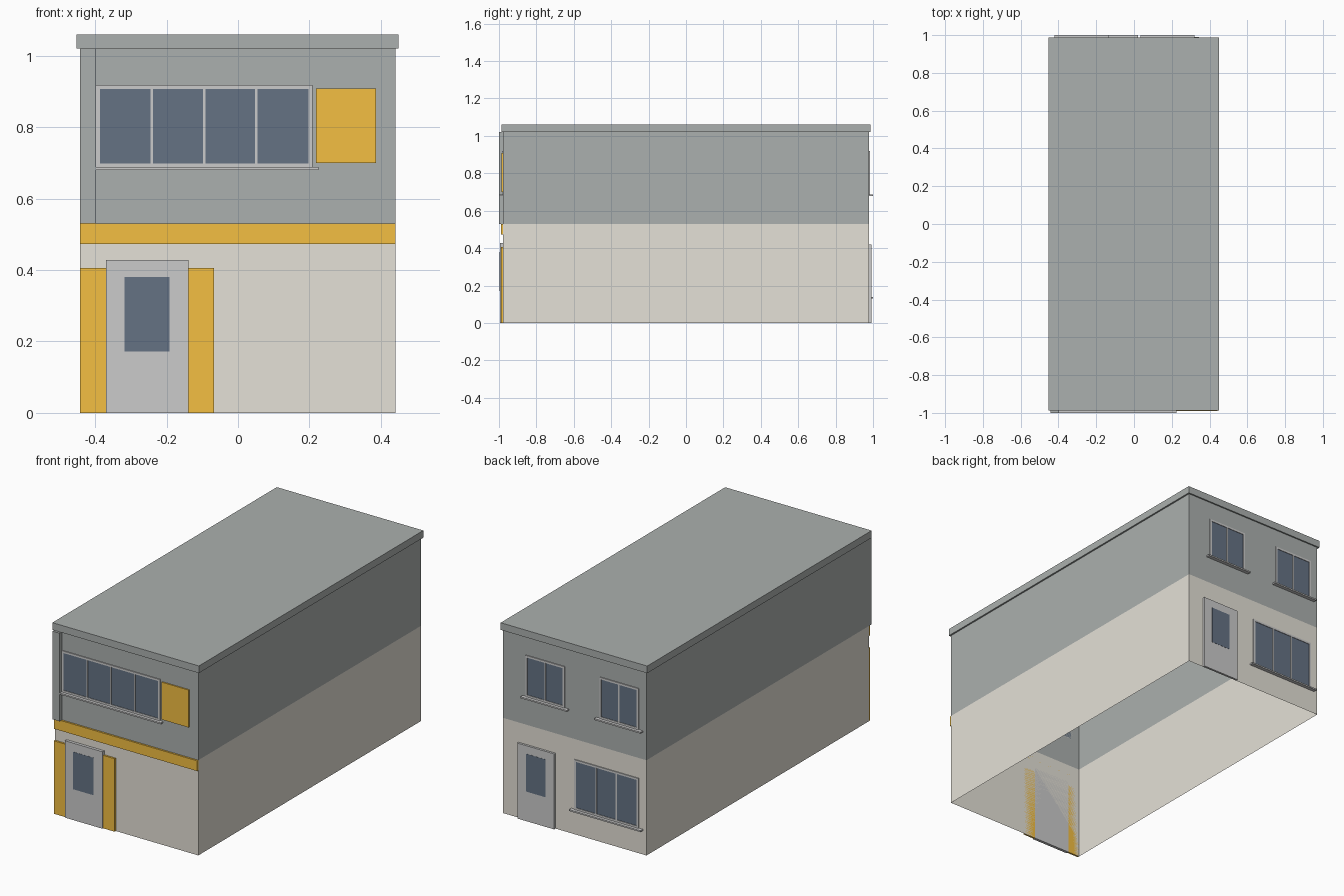
import bpy, bmesh

if "Cube" in bpy.data.objects:
    bpy.data.objects.remove(bpy.data.objects["Cube"])

WALL = 0.979   # distance of front and back walls from the centre
X0, X1 = -0.442, 0.441


def material(name, rgb):
    m = bpy.data.materials.new(name)
    m.diffuse_color = (*rgb, 1)
    m.use_nodes = True
    m.node_tree.nodes["Principled BSDF"].inputs["Base Color"].default_value = m.diffuse_color
    return m


GREY = material("grey_render", (0.41, 0.435, 0.425))
BEIGE = material("beige_render", (0.78, 0.75, 0.68))
YELLOW = material("ochre_panel", (0.90, 0.52, 0.055))
GLASS = material("dark_glass", (0.13, 0.17, 0.23))
FRAME = material("light_frame", (0.80, 0.80, 0.80))


def finish(name, bm, mat):
    bmesh.ops.recalc_face_normals(bm, faces=bm.faces)
    me = bpy.data.meshes.new(name)
    bm.to_mesh(me)
    bm.free()
    me.materials.append(mat)
    ob = bpy.data.objects.new(name, me)
    bpy.context.collection.objects.link(ob)
    return ob


def add_box(bm, x, y, z):
    verts = bmesh.ops.create_cube(bm, size=1)["verts"]
    for v in verts:
        for i, (a, b) in enumerate((x, y, z)):
            v.co[i] = (a + b) / 2 + v.co[i] * (b - a)
    return verts


def boxes(name, mat, side, depth, rects, base=0.0):
    """Boxes on the front (-1) or back (+1) wall; rects are (x0, x1, z0, z1)."""
    bm = bmesh.new()
    y = sorted((side * (WALL + base), side * (WALL + depth)))
    for x0, x1, z0, z1 in rects:
        add_box(bm, (x0, x1), y, (z0, z1))
    return finish(name, bm, mat)


def walls(name, mat, z0, z1):
    """Four thin walls, open above and below."""
    bm = bmesh.new()
    add_box(bm, (X0, X1), (-WALL, WALL), (z0, z1))
    bm.normal_update()
    caps = [f for f in bm.faces if abs(f.normal.z) > 0.5]
    bmesh.ops.delete(bm, geom=caps, context="FACES_ONLY")
    return finish(name, bm, mat)


def window(name, side, x0, x1, z0, z1, panes, sill):
    b, m = 0.011, 0.007
    boxes(name + "_glass", GLASS, side, 0.002, [(x0 + b, x1 - b, z0 + b, z1 - b)])
    bars = [(x0, x0 + b, z0, z1), (x1 - b, x1, z0, z1),
            (x0 + b, x1 - b, z0, z0 + b), (x0 + b, x1 - b, z1 - b, z1)]
    step = (x1 - x0 - 2 * b) / panes
    for i in range(1, panes):
        c = x0 + b + i * step
        bars.append((c - m / 2, c + m / 2, z0 + b, z1 - b))
    boxes(name + "_frame", FRAME, side, 0.005, bars)
    boxes(name + "_sill", FRAME, side, 0.021, [(*sill, z0 - 0.008, z0)])


def door(name, side, x0, x1, top, pane, depth):
    boxes(name, FRAME, side, depth, [(x0, x1, 0, top)])
    boxes(name + "_glass", GLASS, side, depth + 0.001, [pane], base=depth - 0.002)


# Shell and roof
walls("lower_walls", BEIGE, 0, 0.53)
walls("upper_walls", GREY, 0.53, 1.02)
bm = bmesh.new()
add_box(bm, (-0.452, 0.45), (-0.987, 0.987), (1.02, 1.06))
finish("roof_slab", bm, GREY)

# Front
boxes("corner_pilaster", GREY, -1, 0.021, [(X0, -0.398, 0.53, 1.02)])
boxes("front_band", YELLOW, -1, 0.010, [(X0, X1, 0.473, 0.53)])
boxes("door_side_panels", YELLOW, -1, 0.010,
      [(X0, -0.37, 0, 0.406), (-0.138, -0.067, 0, 0.406)])
boxes("window_side_panel", YELLOW, -1, 0.007, [(0.218, 0.387, 0.70, 0.908)])
door("front_door", -1, -0.37, -0.138, 0.428, (-0.318, -0.192, 0.172, 0.38), 0.016)
window("front_window", -1, -0.398, 0.208, 0.688, 0.918, 4, (-0.398, 0.225))

# Back
door("back_door", 1, 0.118, 0.345, 0.42, (0.172, 0.292, 0.165, 0.375), 0.012)
window("back_upper_window_a", 1, 0.06, 0.30, 0.688, 0.918, 2, (0.035, 0.32))
window("back_upper_window_b", 1, -0.395, -0.155, 0.688, 0.918, 2, (-0.42, -0.135))
window("back_lower_window", 1, -0.395, 0.0, 0.14, 0.418, 3, (-0.42, 0.02))
